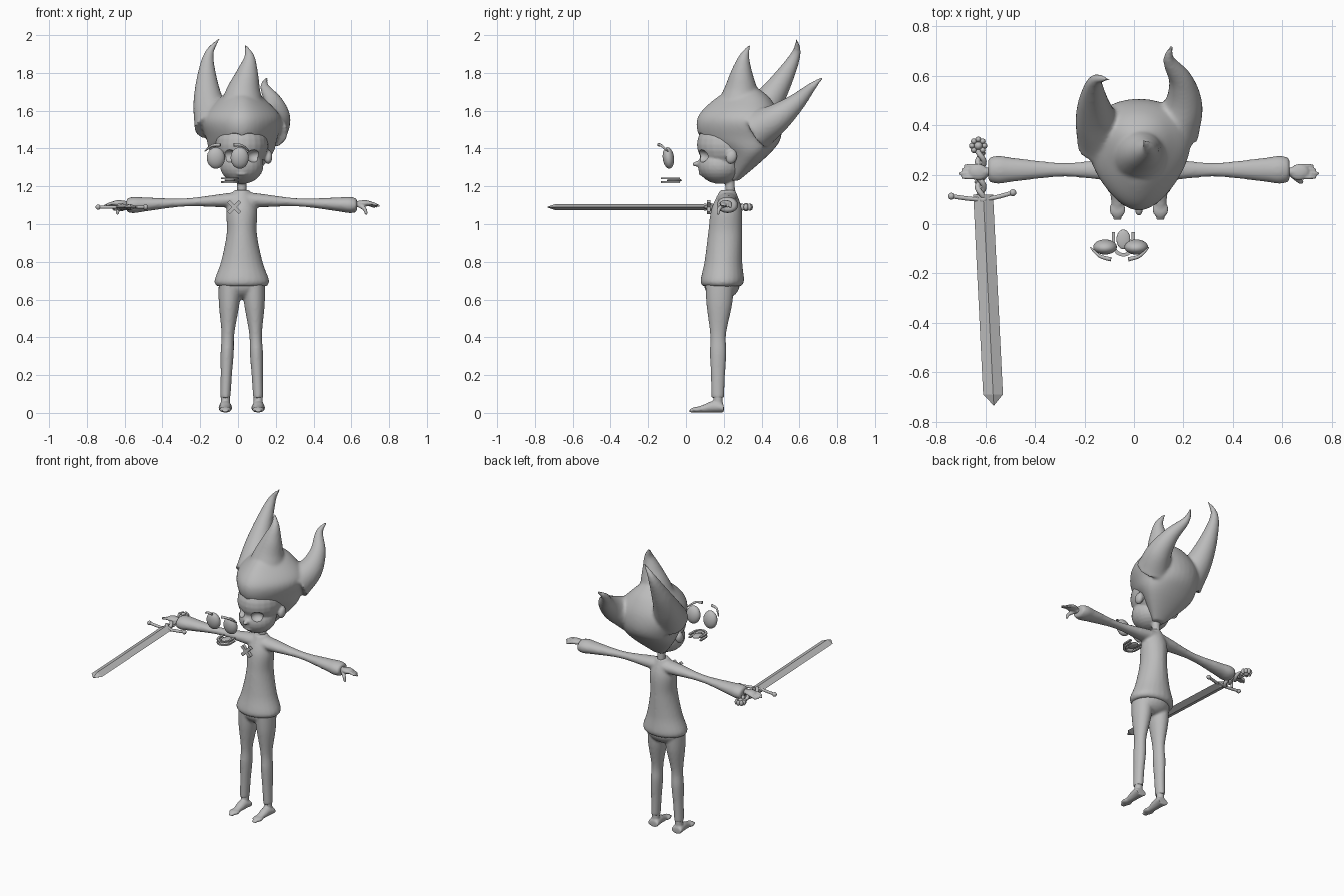
import bpy, bmesh, math
from mathutils import Vector, Matrix

if "Cube" in bpy.data.objects:
    bpy.data.objects.remove(bpy.data.objects["Cube"], do_unlink=True)

tone = 0.5
grey = bpy.data.materials.new("plain grey")
grey.use_nodes = True
grey.diffuse_color = (tone, tone, tone, 1)
grey.node_tree.nodes["Principled BSDF"].inputs["Base Color"].default_value = (tone, tone, tone, 1)

X, Y, Z = Vector((1, 0, 0)), Vector((0, 1, 0)), Vector((0, 0, 1))
MIDDLE = 0.02  # the figure's own centre line
BOTH_SIDES = (1, -1)


def spline(rows, steps):
    """Smooth a list of points or rows with a Catmull-Rom curve."""
    points = [Vector(row) for row in rows]
    padded = [points[0], *points, points[-1]]
    smooth = []
    for a, b, c, d in zip(padded, padded[1:], padded[2:], padded[3:]):
        for k in range(steps):
            t = k / steps
            bend = (2 * a - 5 * b + 4 * c - d) * t * t + (3 * b - a - 3 * c + d) * t ** 3
            smooth.append(b + ((c - a) * t + bend) / 2)
    return smooth + [points[-1]]


def skin(bm, rings):
    """Join rings of points into a closed tube."""
    loops = [[bm.verts.new(point) for point in ring] for ring in rings]
    faces = [bm.faces.new(loops[0]), bm.faces.new(loops[-1])]
    for low, high in zip(loops, loops[1:]):
        for k in range(len(low)):
            faces.append(bm.faces.new((low[k], high[k], high[k - 1], low[k - 1])))
    bmesh.ops.recalc_face_normals(bm, faces=faces)


def oval(centre, across, along, sides, side=1, egg=0):
    """One elliptical ring, mirrored when side is negative."""
    ring = []
    for k in range(sides):
        angle = math.tau * k / sides
        swell = 1 + egg * math.sin(angle)
        point = centre + across * math.cos(angle) * swell + along * math.sin(angle)
        ring.append((point.x * side, point.y, point.z))
    return ring


def loft(bm, rows, u, v, sides=24, steps=6, side=1, egg=0):
    """Skin ovals from rows of x, y, z, radius along u, radius along v."""
    skin(bm, [oval(Vector((x, y, z)), u * abs(ru), v * abs(rv), sides, side, egg)
              for x, y, z, ru, rv in spline(rows, steps)])


def tube(bm, points, radius, taper=0, side=1, sides=12, steps=6):
    """Round tube along a path, thinning to its tip by a power rule."""
    path = spline(points, steps)
    heading = path[1] - path[0]
    u = heading.orthogonal().normalized()
    v = heading.cross(u).normalized()
    rings = []
    for k, point in enumerate(path):
        ahead = path[min(k + 1, len(path) - 1)] - path[max(k - 1, 0)]
        turn = heading.rotation_difference(ahead)
        u, v, heading = turn @ u, turn @ v, ahead
        size = radius * max(1 - k / (len(path) - 1), 0.03) ** taper
        rings.append(oval(point, u * size, v * size, sides, side))
    skin(bm, rings)


def ball(bm, centre, radii, tilt=0):
    matrix = Matrix.Translation(centre) @ Matrix.Rotation(tilt, 4, "X") @ Matrix.Diagonal((*radii, 1))
    bmesh.ops.create_uvsphere(bm, u_segments=24, v_segments=14, radius=1, matrix=matrix)


def block(bm, centre, size, turn):
    matrix = Matrix.Translation(centre) @ turn @ Matrix.Diagonal((*size, 1))
    bmesh.ops.create_cube(bm, size=1, matrix=matrix)


def finish(name, bm, x=0, voxel=0, relax=4, cutter=None, angle=50):
    """Make the object; fuse its pieces into one skin and carve it if asked."""
    mesh = bpy.data.meshes.new(name)
    bm.to_mesh(mesh)
    bm.free()
    part = bpy.data.objects.new(name, mesh)
    part.location.x = x
    bpy.context.collection.objects.link(part)
    if voxel:
        fuse = part.modifiers.new("fuse", "REMESH")
        fuse.mode, fuse.voxel_size = "VOXEL", voxel
        soften = part.modifiers.new("soften", "SMOOTH")
        soften.factor, soften.iterations = 0.5, relax
    if cutter:
        carve = part.modifiers.new("carve", "BOOLEAN")
        carve.object, carve.solver = cutter, "EXACT"
    if voxel or cutter:
        bpy.context.view_layer.update()
        graph = bpy.context.evaluated_depsgraph_get()
        part.data = bpy.data.meshes.new_from_object(part.evaluated_get(graph))
        part.modifiers.clear()
    if cutter:
        bpy.data.objects.remove(cutter, do_unlink=True)
    part.data.materials.clear()
    part.data.materials.append(grey)
    bpy.ops.object.select_all(action="DESELECT")
    part.select_set(True)
    bpy.context.view_layer.objects.active = part
    bpy.ops.object.shade_smooth_by_angle(angle=math.radians(angle))
    return part


# Shirt with flared hem and wide cuffs
bm = bmesh.new()
torso = [(.67, .13, .1), (.7, .145, .115), (.8, .11, .1), (.95, .08, .09), (1.08, .08, .08), (1.18, .04, .04)]
loft(bm, [(0, .15 + .06 * z, z, rx, ry) for z, rx, ry in torso], X, Y)
sleeve = [(0, .06), (.1, .05), (.3, .03), (.5, .05), (.57, .06), (.61, .05)]
for side in BOTH_SIDES:
    loft(bm, [(x, .22, 1.13 - .05 * x, .95 * r, .72 * r) for x, r in sleeve], Y, Z, side=side)
finish("shirt", bm, MIDDLE, .009)

# Chest emblem: two crossed bars
bm = bmesh.new()
for side in BOTH_SIDES:
    block(bm, (-.02, .12, 1.09), (.085, .02, .02), Matrix.Rotation(side * math.pi / 4, 4, "Y"))
finish("chest_cross", bm)

# Trousers
bm = bmesh.new()
ball(bm, (0, .19, .68), (.12, .095, .08))
leg = [(.7, .06), (.58, .055), (.42, .034), (.32, .035), (.2, .03), (.08, .027)]
for side in BOTH_SIDES:
    loft(bm, [(.09 - .04 * z, .16 + .3 * r, z, r, 1.25 * r) for z, r in leg], X, Y, side=side)
finish("trousers", bm, MIDDLE, .008)

# Feet
bm = bmesh.new()
foot = [(.2, .02, .015), (.19, .028, .026), (.14, .032, .03), (.09, .022, .02), (.04, .014, .012), (.017, .01, .006)]
for side in BOTH_SIDES:
    tube(bm, [(.087, .17, .11), (.087, .17, .03)], .025, side=side)
    loft(bm, [(.087, y, z, .015 + y / 9, rz) for y, z, rz in foot], X, Z, side=side)
    ball(bm, (side * .087, .06, .017), (.033, .035, .015))
finish("feet", bm, MIDDLE, .006, 3)

# Hands: palm, four fingers and thumb
bm = bmesh.new()
for side in BOTH_SIDES:
    tube(bm, [(.57, .215, 1.1), (.64, .21, 1.11)], .017, side=side)
    ball(bm, (side * .65, .21, 1.11), (.04, .033, .017))
    for finger in range(4):
        y, drop = .19 + .015 * finger, .004 * finger
        reach = .73 - .012 * abs(finger - 1)
        tube(bm, [(.65, y, 1.11), (.69, y, 1.11 - drop), (reach, y, 1.1 - drop)], .01, .2, side)
    tube(bm, [(.62, .2, 1.1), (.65, .175, 1.08), (.66, .17, 1.05)], .012, .2, side)
finish("hands", bm, MIDDLE, .0045, 2)

# Head with neck, nose, lips, ears and carved eye sockets
bm = bmesh.new()
for side in BOTH_SIDES:
    ball(bm, (side * .07, .075, 1.36), (.046, .045, .034))
sockets = finish("socket_cutter", bm, MIDDLE)
sockets.hide_render = True
bm = bmesh.new()
ball(bm, (0, .225, 1.42), (.14, .167, .14))
ball(bm, (0, .18, 1.31), (.115, .117, .097))
tube(bm, [(0, .235, 1.14), (0, .23, 1.3)], .026)
ball(bm, (0, .06, 1.32), (.016, .028, .014), .25)
for z in (1.28, 1.265):
    ball(bm, (0, .08, z), (.027, .013, .007))
for side in BOTH_SIDES:
    ball(bm, (side * .14, .24, 1.355), (.022, .03, .038), -.3)
finish("head", bm, MIDDLE, .0065, 3, sockets)

# Hair: swept-up mass with three curling locks, opened at the face
bm = bmesh.new()
for side in BOTH_SIDES:
    ball(bm, (side * .05, .03, 1.355), (.105, .155, .135))
opening = finish("face_opening_cutter", bm, MIDDLE, .01)
opening.hide_render = True
bm = bmesh.new()
mass = [(1.23, .25, .04, .03), (1.36, .31, .15, .12), (1.45, .29, .18, .21),
        (1.56, .28, .2, .22), (1.66, .3, .12, .15), (1.72, .32, .05, .06)]
loft(bm, [(0, y, z, rx, ry) for z, y, rx, ry in mass], X, Y, sides=40, egg=.3)
locks = [
    (.13, [(0, .28, 1.6), (.01, .29, 1.7), (.03, .295, 1.8), (.04, .31, 1.89), (.01, .345, 1.96)]),
    (.115, [(-.14, .34, 1.52), (-.175, .43, 1.64), (-.185, .52, 1.78), (-.17, .585, 1.91), (-.1, .58, 2)]),
    (.11, [(.14, .38, 1.5), (.18, .48, 1.56), (.17, .58, 1.64), (.12, .67, 1.73), (.145, .74, 1.79)]),
]
for radius, path in locks:
    tube(bm, path, radius, 1.15, sides=24)
finish("hair", bm, MIDDLE, .009, 8, opening)

# Loose eyeballs and brows held in front of the face
bm = bmesh.new()
for side in BOTH_SIDES:
    ball(bm, (side * .063, -.093, 1.35), (.048, .03, .057), .12)
finish("eyeballs", bm, -.054)
bm = bmesh.new()
for side in BOTH_SIDES:
    tube(bm, [(.035, -.143, 1.42), (.08, -.13, 1.415), (.118, -.095, 1.385)], .009, .4, side)
finish("brows", bm, -.058)

# Loose mouth: two U-shaped rows of teeth and a tongue
bm = bmesh.new()
for z in (1.222, 1.242):
    bow = [math.pi * k / 10 for k in range(11)]
    arch = [Vector((-.04 * math.cos(a), -.08 - .045 * math.sin(a), z)) for a in bow]
    arch = [arch[0] + Y * .045, *arch, arch[-1] + Y * .045]
    for start, end in zip(arch, arch[1:]):
        along = end - start
        turn = along.to_track_quat("X", "Z").to_matrix().to_4x4()
        block(bm, (start + end) / 2, (along.length + .004, .014, .009), turn)
finish("teeth", bm, -.043)
bm = bmesh.new()
ball(bm, (0, -.062, 1.232), (.028, .04, .01))
finish("tongue", bm, -.043)

# Sword blade: a long diamond section ending in a point
bm = bmesh.new()
loft(bm, [(-.61, .12, 1.09, .04, .017), (-.57, -.69, 1.09, .04, .017), (-.567, -.735, 1.09, .001, .001)],
     X, Z, sides=4, steps=1)
finish("sword_blade", bm, angle=5)

# Sword guard, twisted grip and petalled pommel
bm = bmesh.new()
left_tip, centre, right_tip = (-.74, .113, 1.09), (-.61, .1, 1.09), (-.49, .127, 1.09)
tube(bm, [left_tip, centre, right_tip], .009)
for spot, radius in ((left_tip, .014), (centre, .018), (right_tip, .014)):
    ball(bm, spot, (radius, radius, radius))
finish("sword_guard", bm)
bm = bmesh.new()
for phase in (0, math.pi):
    twist = [phase + k / 2 for k in range(25)]
    tube(bm, [(-.62 + .013 * math.cos(a), .1 + .016 * (a - phase), 1.09 + .011 * math.sin(a)) for a in twist],
         .011, steps=1)
finish("sword_grip", bm)
bm = bmesh.new()
hub = Vector((-.63, .317, 1.09))
ball(bm, hub, (.018, .018, .022))
for k in range(8):
    petal = Matrix.Rotation(math.tau * k / 8, 3, "Z") @ X * .025
    ball(bm, hub + petal, (.012, .012, .018))
finish("sword_pommel", bm)
